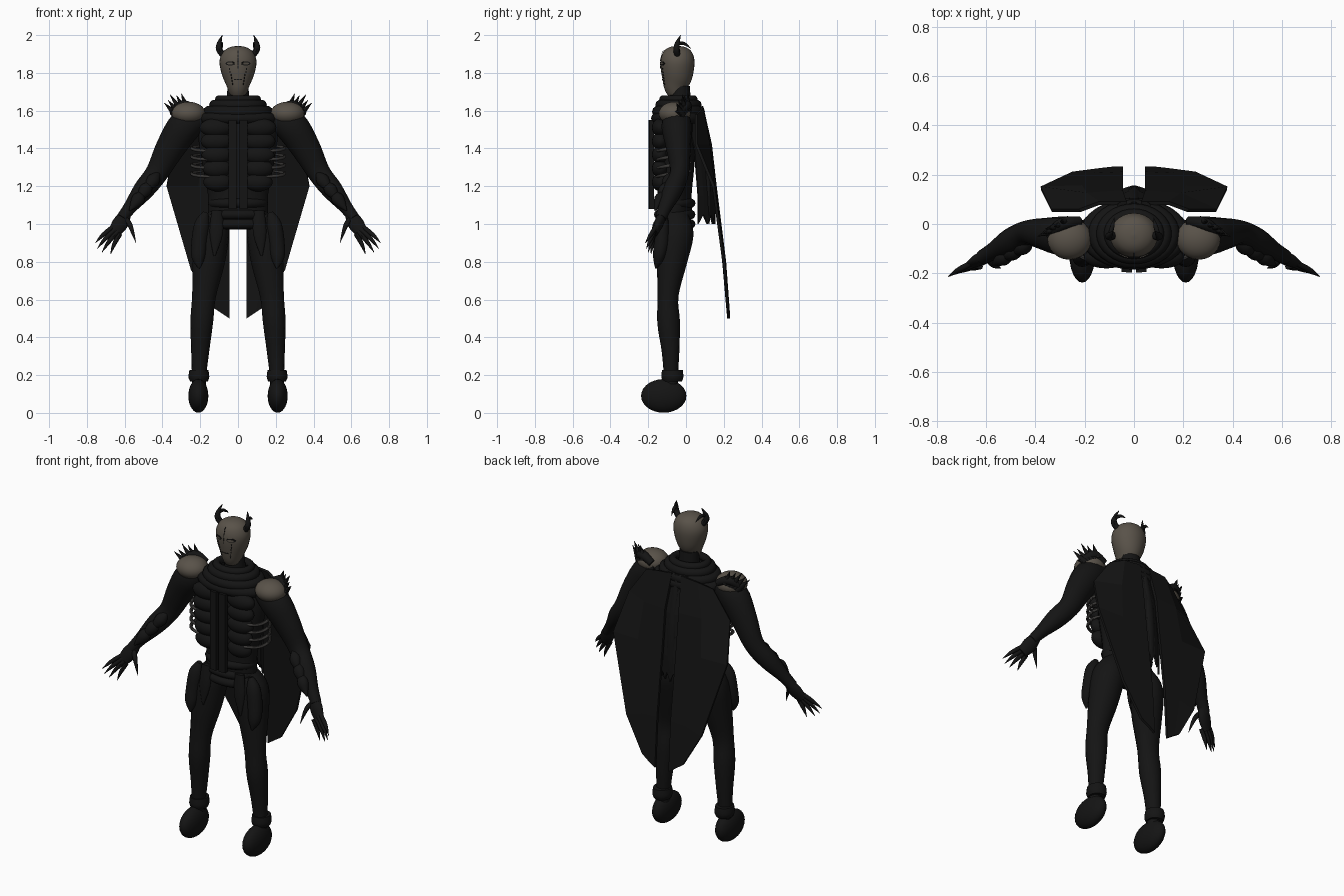
import bpy, bmesh, math
from mathutils import Vector

if "Cube" in bpy.data.objects:
    bpy.data.objects.remove(bpy.data.objects["Cube"])


def material(name, colour):
    m = bpy.data.materials.new(name)
    m.use_nodes = True
    m.diffuse_color = (*colour, 1)
    m.node_tree.nodes["Principled BSDF"].inputs["Base Color"].default_value = (*colour, 1)
    return m


BLACK = material("black cloth", (0.007, 0.007, 0.007))
BONE = material("bone", (0.1, 0.085, 0.067))
GREY = material("dull grey", (0.04, 0.038, 0.036))


def finish(name, bm, mat, smooth=True):
    bmesh.ops.recalc_face_normals(bm, faces=bm.faces)
    mesh = bpy.data.meshes.new(name)
    bm.to_mesh(mesh)
    bm.free()
    ob = bpy.data.objects.new(name, mesh)
    bpy.context.collection.objects.link(ob)
    mesh.materials.append(mat)
    if smooth:
        bpy.ops.object.select_all(action="DESELECT")
        ob.select_set(True)
        bpy.context.view_layer.objects.active = ob
        bpy.ops.object.shade_smooth_by_angle(angle=math.radians(45))
    return ob


def spline(pts, steps):
    """Smooth curve through tuples of any length."""
    out = []
    for i in range(len(pts) - 1):
        p0, p1, p2, p3 = (pts[max(0, min(len(pts) - 1, j))] for j in range(i - 1, i + 3))
        for k in range(steps):
            t = k / steps
            out.append([0.5 * (2 * b + (c - a) * t + (2 * a - 5 * b + 4 * c - d) * t * t
                               + (3 * b - a - 3 * c + d) * t ** 3)
                        for a, b, c, d in zip(p0, p1, p2, p3)])
    return out + [list(pts[-1])]


def tube(name, pts, mat=BLACK, s=1, steps=4, sides=16):
    """Elliptical tube; each point is x, y, z, radius across, radius deep."""
    pts = [(p[0] * s, p[1], p[2], p[3], p[-1]) for p in pts]
    path = spline(pts, steps)
    bm = bmesh.new()
    rings = []
    for i, p in enumerate(path):
        a, b = path[max(i - 1, 0)], path[min(i + 1, len(path) - 1)]
        t = (Vector(b[:3]) - Vector(a[:3])).normalized()
        u = Vector((0, 1, 0)).cross(t).normalized()
        v = t.cross(u)
        ring = []
        for k in range(sides):
            w = 2 * math.pi * k / sides
            off = u * max(p[3], 0.001) * math.cos(w) + v * max(p[4], 0.001) * math.sin(w)
            ring.append(bm.verts.new(Vector(p[:3]) + off))
        rings.append(ring)
    for r, q in zip(rings, rings[1:]):
        for k in range(sides):
            n = (k + 1) % sides
            bm.faces.new((r[k], r[n], q[n], q[k]))
    bm.faces.new(rings[0])
    bm.faces.new(rings[-1])
    return finish(name, bm, mat)


def ball(name, centre, size, mat=BLACK, s=1):
    bm = bmesh.new()
    bmesh.ops.create_uvsphere(bm, u_segments=24, v_segments=14, radius=1)
    bmesh.ops.scale(bm, vec=size, verts=bm.verts)
    bmesh.ops.translate(bm, vec=(centre[0] * s, centre[1], centre[2]), verts=bm.verts)
    return finish(name, bm, mat)


def sheet(name, rows, mat=BLACK, s=1, thick=0.015):
    """Flat-faced cloth made from rows of points."""
    bm = bmesh.new()
    grid = [[bm.verts.new((x * s, y, z)) for x, y, z in row] for row in rows]
    for r, q in zip(grid, grid[1:]):
        for k in range(len(r) - 1):
            bm.faces.new((r[k], r[k + 1], q[k + 1], q[k]))
    ob = finish(name, bm, mat, smooth=False)
    mod = ob.modifiers.new("thickness", "SOLIDIFY")
    mod.thickness, mod.offset = thick, 0
    return ob


def coil(name, centre, rx, ry, r):
    bm = bmesh.new()
    grid = []
    for i in range(32):
        a = 2 * math.pi * i / 32
        ca, sa = math.cos(a), math.sin(a)
        grid.append([bm.verts.new((centre[0] + ca * (rx + r * math.cos(w)),
                                   centre[1] + sa * (ry + r * math.cos(w)),
                                   centre[2] + r * math.sin(w)))
                     for w in (2 * math.pi * k / 10 for k in range(10))])
    for i in range(32):
        r0, r1 = grid[i], grid[(i + 1) % 32]
        for k in range(10):
            bm.faces.new((r0[k], r1[k], r1[(k + 1) % 10], r0[(k + 1) % 10]))
    return finish(name, bm, BLACK)


# Torso, neck and layered collar
tube("torso", [(0, -.06, .97, .11, .07), (0, -.06, 1.04, .155, .09), (0, -.06, 1.16, .16, .09),
               (0, -.055, 1.32, .19, .1), (0, -.05, 1.46, .21, .1), (0, -.045, 1.56, .2, .09),
               (0, -.04, 1.63, .11, .07)], sides=24)
tube("neck", [(0, -.03, 1.6, .065, .06), (0, -.03, 1.73, .055, .05)])
for i, (rx, ry, z, r) in enumerate([(.19, .115, 1.56, .03), (.155, .11, 1.595, .03),
                                    (.125, .095, 1.63, .028), (.1, .08, 1.66, .022)]):
    coil(f"collar_fold_{i}", (0, -.04, z), rx, ry, r)
for i, z in enumerate((1.0, 1.05, 1.11)):
    coil(f"belt_{i}", (0, -.06, z), .135, .085, .025)

# Masked head with painted lines
head = tube("head", [(0, -.045, 1.69, .045, .05), (0, -.052, 1.73, .06, .066), (0, -.047, 1.79, .085, .083),
                     (0, -.045, 1.86, .098, .09), (0, -.045, 1.91, .08, .076),
                     (0, -.045, 1.935, .045, .045), (0, -.045, 1.943, .004, .004)], BONE, sides=28)
bpy.context.view_layer.update()


def mark(name, outline, mat=BLACK, lift=.003):
    bm = bmesh.new()
    verts = []
    for x, z in outline:
        hit, loc, _, _ = head.ray_cast(Vector((x, -1, z)), Vector((0, 1, 0)))
        verts.append(bm.verts.new((x, (loc.y if hit else -.1) - lift, z)))
    bm.faces.new(verts)
    ob = finish(name, bm, mat, smooth=False)
    ob.modifiers.new("thickness", "SOLIDIFY").thickness = .003


def box_mark(name, x, z, w, h):
    mark(name, [(x - w, z - h), (x + w, z - h), (x + w, z + h), (x - w, z + h)])


def almond(cx, cz, w, h):
    return [(cx + w * math.cos(a), cz + h * math.sin(a)) for a in (math.pi * k / 6 for k in range(12))]


for i in range(5):
    box_mark(f"brow_seam_{i}", 0, 1.83 + i * .02, .0015, .008)
for i in range(3):
    box_mark(f"mouth_line_{i}", (i - 1) * .015, 1.765, .006, .0015)

for s, side in ((1, "left"), (-1, "right")):
    # Eyes, stitches and antlers
    mark(f"{side}_eye_outline", almond(s * .042, 1.85, .024, .011))
    mark(f"{side}_eye", almond(s * .042, 1.85, .018, .006), BONE, .006)
    for i in range(6):
        box_mark(f"{side}_cheek_stitch_{i}", s * (.03 + i * .003), 1.74 + i * .016, .002, .005)
    tube(f"{side}_horn", [(.075, -.045, 1.89, .016), (.1, -.05, 1.925, .017), (.098, -.045, 1.96, .012),
                          (.083, -.028, 2.0, .001)], s=s, sides=8)
    tube(f"{side}_horn_branch", [(.098, -.045, 1.955, .01), (.088, -.01, 1.955, .009),
                                 (.08, .025, 1.93, .001)], s=s, sides=8)

    # Shoulder guard with fan of spikes
    ball(f"{side}_shoulder_guard", (.262, -.06, 1.585), (.09, .085, .062), BONE, s)
    for i, (x, y, z) in enumerate([(.3, .01, 1.69), (.325, -.01, 1.68), (.36, -.02, 1.685),
                                   (.37, -.04, 1.655), (.39, -.05, 1.64)]):
        tube(f"{side}_shoulder_spike_{i}", [(.27 + i * .014, .01 - i * .008, 1.61 - i * .008, .022),
                                            (x, y, z, .001)], s=s, steps=1, sides=8)
    tube(f"{side}_spike_base", [(.22, .01, 1.6, .02), (.29, 0, 1.63, .026), (.345, -.045, 1.58, .02)], s=s)

    # Arm, forearm guards, hand and claws
    tube(f"{side}_arm", [(.2, -.045, 1.57, .07, .06), (.28, -.05, 1.52, .088, .08),
                         (.36, -.04, 1.4, .077, .065), (.43, -.035, 1.27, .06, .05),
                         (.5, -.07, 1.18, .055, .052), (.57, -.11, 1.09, .036, .036),
                         (.615, -.135, 1.03, .03, .03)], s=s)
    for i in range(3):
        x, z = .45 + i * .04, 1.23 - i * .05
        tube(f"{side}_forearm_guard_{i}", [(x - .03, -.07 - i * .022, z + .04, .01),
                                           (x, -.095 - i * .022, z, .035, .03),
                                           (x + .045, -.125 - i * .02, z - .06, .003)], s=s, sides=10)
    tube(f"{side}_hand", [(.595, -.125, 1.05, .03, .025), (.625, -.145, 1.0, .042, .024),
                          (.66, -.165, .95, .03, .014)], s=s)
    for i, (x, y, z) in enumerate([(.755, -.215, .9), (.745, -.21, .87), (.72, -.2, .85), (.675, -.185, .84)]):
        x0, y0, z0 = .662 - i * .013, -.16 - i * .004, .985 - i * .012
        tube(f"{side}_claw_{i}", [(x0, y0, z0, .012), ((x + x0) / 2 + .006, (y + y0) / 2, (z + z0) / 2, .011),
                                  (x, y, z, .001)], s=s, sides=8)
    tube(f"{side}_thumb", [(.595, -.14, 1.03, .012), (.57, -.165, .99, .013), (.54, -.18, .9, .001)],
         s=s, sides=8)

    # Leg, boot cuff, foot and hip pouch
    tube(f"{side}_leg", [(.1, -.055, 1.04, .06, .07), (.135, -.055, .95, .09, .095),
                         (.155, -.075, .8, .085, .08), (.18, -.095, .62, .063, .055),
                         (.192, -.092, .48, .06, .06), (.2, -.082, .33, .048, .047),
                         (.206, -.08, .2, .038, .038), (.206, -.08, .12, .035, .04)], s=s)
    tube(f"{side}_boot_cuff", [(.207, -.072, .165, .046, .05), (.207, -.072, .19, .055, .058),
                               (.207, -.072, .228, .05, .055)], s=s)
    ball(f"{side}_foot", (.21, -.118, .09), (.053, .12, .089), s=s)
    tube(f"{side}_hip_pouch", [(.17, -.12, 1.06, .015), (.19, -.125, 1.0, .04, .035),
                               (.205, -.13, .9, .042, .04), (.21, -.145, .82, .035, .03),
                               (.205, -.16, .765, .004)], s=s)
    tube(f"{side}_waist_tassel", [(.11, -.14, 1.07, .03, .015), (.115, -.15, .95, .035, .015),
                                  (.125, -.155, .83, .005)], s=s)

    # Chest plates, straps and exposed ribs
    for i in range(5):
        ball(f"{side}_chest_plate_{i}", (.115 - i * .002, -.135, 1.51 - i * .072),
             (.088 - i * .003, .045, .05), s=s)
    sheet(f"{side}_chest_strap", [[(.008, -.185, z), (.05, -.182, z)] for z in (1.55, 1.3, 1.08)],
          s=s, thick=.025)
    for i in range(4):
        z = 1.25 + i * .045
        tube(f"{side}_rib_{i}", [(.15, -.155, z, .007), (.225, -.125, z + .008, .009),
                                 (.245, -.05, z + .02, .009), (.19, .025, z + .03, .006)],
             GREY, s, sides=8)

    # Cape half
    sheet(f"{side}_cape", [
        [(.03, .085, 1.62), (.14, .085, 1.61), (.22, .055, 1.58)],
        [(.045, .13, 1.42), (.19, .12, 1.42), (.335, .055, 1.42)],
        [(.045, .155, 1.2), (.21, .15, 1.2), (.378, .145, 1.2)],
        [(.045, .205, .8), (.15, .2, .79), (.25, .205, .76)],
        [(.045, .225, .5), (.09, .225, .53), (.135, .22, .56)]], s=s)

# Torn centre panel down the back
tatter = [(x / 100, .15 - 6 * (x / 100) ** 2, 1.0 + .05 * (k % 2)) for k, x in enumerate(range(-12, 13, 2))]
sheet("back_panel", [[(x * w, y - d, z if z else e) for x, y, e in tatter]
                     for w, d, z in ((.9, .07, 1.62), (1, .02, 1.4), (1, 0, 1.15), (1, 0, 0))], thick=.01)
for i, x in enumerate((-.06, 0, .06)):
    tube(f"back_fold_{i}", [(x * .8, .07, 1.62, .02), (x, .125 - abs(x) * .3, 1.35, .028, .02),
                            (x, .145 - abs(x) * .4, 1.1, .022, .012), (x, .145 - abs(x) * .4, 1.0, .003)])
